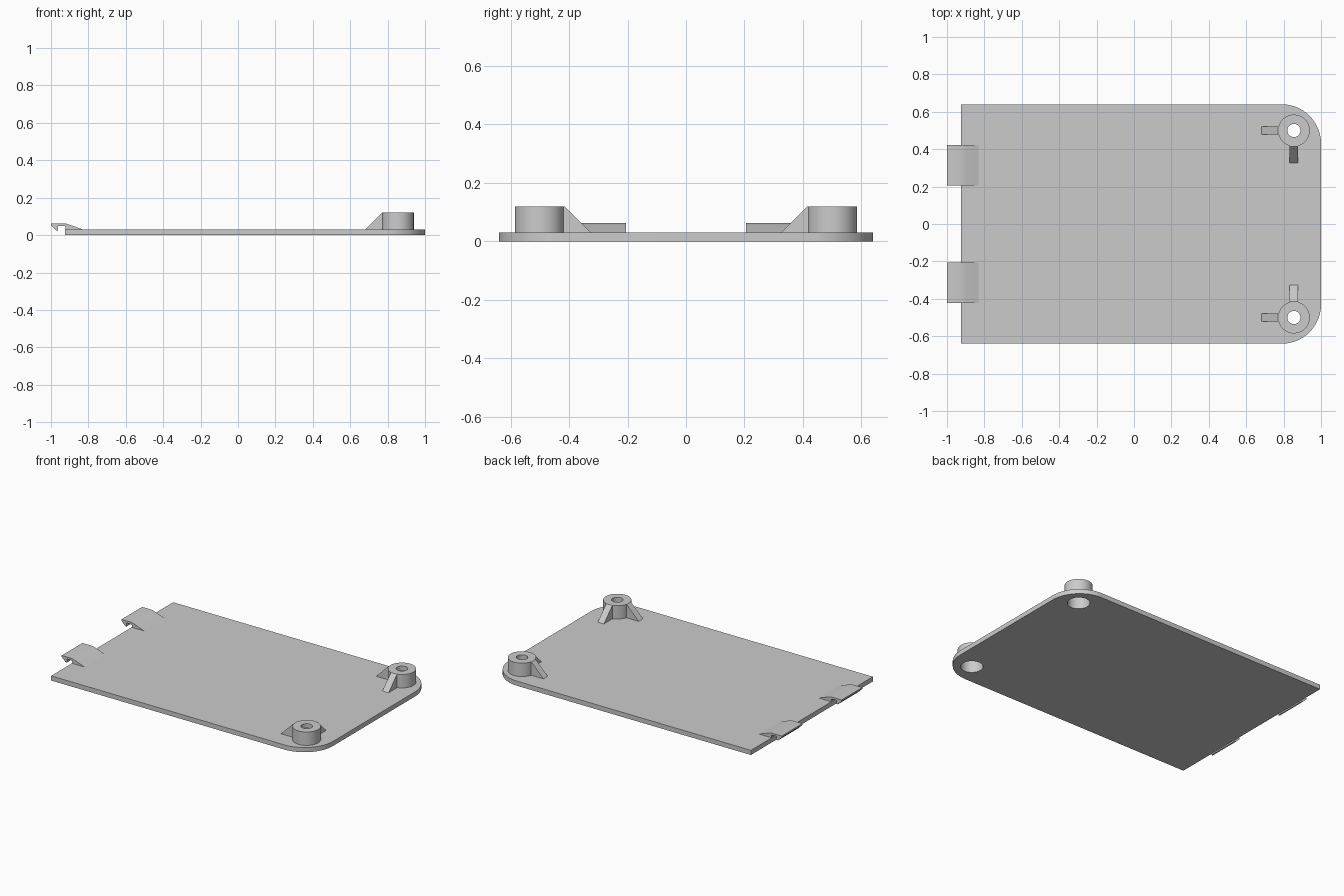
import bpy, bmesh, math
from mathutils import Vector, Matrix

cube = bpy.data.objects.get("Cube")
if cube:
    bpy.data.objects.remove(cube, do_unlink=True)

grey = bpy.data.materials.new("light_grey_plastic")
grey.use_nodes = True
COLOUR = (0.6, 0.6, 0.6, 1)
grey.diffuse_color = COLOUR
grey.node_tree.nodes["Principled BSDF"].inputs["Base Color"].default_value = COLOUR

THICK, TOP, HALF_Y = 0.031, 0.12, 0.64
BOSS_X, BOSS_Y, BOSS_R, BORE_R, HOLE_R = 0.855, 0.5, 0.085, 0.068, 0.035


def finish(name, bm):
    bmesh.ops.recalc_face_normals(bm, faces=bm.faces)
    mesh = bpy.data.meshes.new(name)
    bm.to_mesh(mesh)
    bm.free()
    obj = bpy.data.objects.new(name, mesh)
    bpy.context.collection.objects.link(obj)
    mesh.materials.append(grey)
    return obj


def smooth(obj, angle=30):
    bpy.ops.object.select_all(action='DESELECT')
    obj.select_set(True)
    bpy.context.view_layer.objects.active = obj
    bpy.ops.object.shade_smooth_by_angle(angle=math.radians(angle))


def extrude(name, points, vector):
    """Closed outline pushed along a vector."""
    bm = bmesh.new()
    face = bm.faces.new([bm.verts.new(p) for p in points])
    new = bmesh.ops.extrude_face_region(bm, geom=[face])["geom"]
    verts = [v for v in new if isinstance(v, bmesh.types.BMVert)]
    bmesh.ops.translate(bm, verts=verts, vec=vector)
    return finish(name, bm)


def lathe(name, profile, centre, steps=48):
    """Closed (radius, height) profile spun round a vertical axis."""
    bm = bmesh.new()
    rings = [[bm.verts.new((centre[0] + r * math.cos(a), centre[1] + r * math.sin(a), z))
              for r, z in profile]
             for a in (math.tau * i / steps for i in range(steps))]
    n = len(profile)
    for i, ring in enumerate(rings):
        after = rings[(i + 1) % steps]
        for j in range(n):
            k = (j + 1) % n
            bm.faces.new((ring[j], after[j], after[k], ring[k]))
    return finish(name, bm)


# Base plate with two rounded corners
radius = 0.21
arc = [(1 - radius + radius * math.cos(a), HALF_Y - radius + radius * math.sin(a))
       for a in (math.pi / 2 * i / 16 for i in range(17))]
outline = [(-0.925, -HALF_Y)] + [(x, -y) for x, y in reversed(arc)] + arc + [(-0.925, HALF_Y)]
plate = extrude("base_plate", [(x, y, 0) for x, y in outline], (0, 0, THICK))

# Screw recess openings through the plate
bm = bmesh.new()
for side in (1, -1):
    bmesh.ops.create_cone(bm, cap_ends=True, segments=48, radius1=BORE_R, radius2=BORE_R,
                          depth=0.2, matrix=Matrix.Translation((BOSS_X, side * BOSS_Y, 0)))
cutter = finish("recess_cutter", bm)
cutter.hide_render = True
cut = plate.modifiers.new("recesses", 'BOOLEAN')
cut.object = cutter
cut.solver = 'EXACT'
bpy.context.view_layer.objects.active = plate
plate.select_set(True)
bpy.ops.object.modifier_apply(modifier=cut.name)
bpy.data.objects.remove(cutter, do_unlink=True)
smooth(plate)

# Hook outline, seen from the front
hook = [(-1, 0.063), (-0.925, 0.063), (-0.895, 0.054), (-0.832, THICK), (-0.832, 0.025),
        (-0.92, 0.025), (-0.925, 0.05), (-0.962, 0.05), (-0.962, 0.026), (-0.972, 0.026),
        (-1, 0.054)]

for side, label in ((1, "left"), (-1, "right")):
    # Hollow screw boss
    boss = lathe(label + "_screw_boss",
                 [(BOSS_R, THICK), (BOSS_R, TOP), (HOLE_R, TOP), (HOLE_R, 0.09),
                  (BORE_R, 0.09), (BORE_R, THICK)], (BOSS_X, side * BOSS_Y))
    smooth(boss)

    # Triangular ribs bracing the boss
    for part, out in (("end_rib", Vector((-1, 0, 0))), ("inner_rib", Vector((0, -side, 0)))):
        across = Vector((-out.y, out.x, 0)) * 0.045
        base = Vector((BOSS_X, side * BOSS_Y, 0)) - across / 2
        points = [base + out * r + Vector((0, 0, z))
                  for r, z in ((0.08, 0.028), (0.173, 0.028), (0.173, THICK),
                               (BOSS_R, TOP), (0.08, TOP))]
        extrude(label + "_" + part, points, across)

    # Snap hook on the straight end
    clip = extrude(label + "_hook", [(x, side * 0.205, z) for x, z in hook],
                   (0, side * 0.217, 0))
    smooth(clip, 25)
